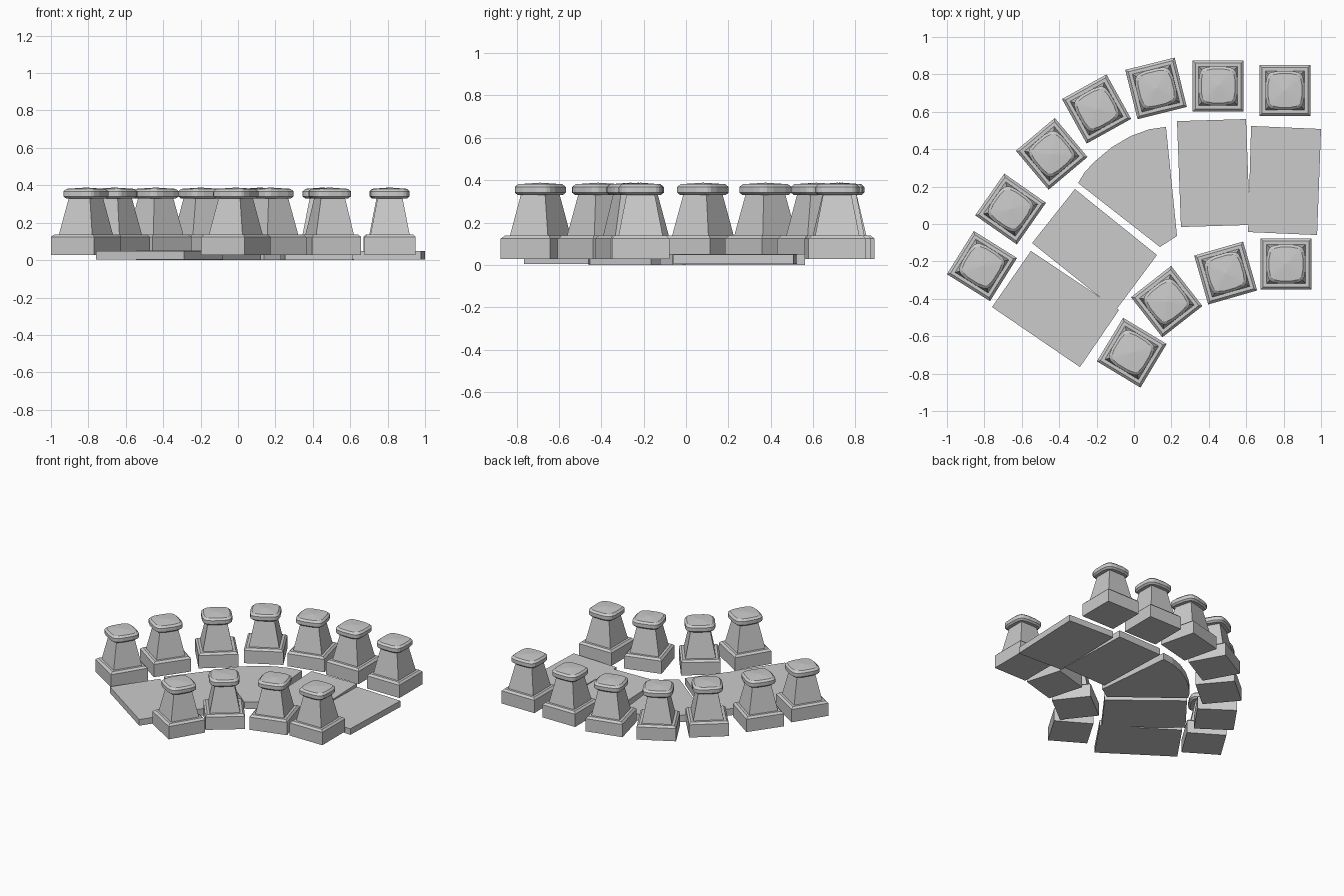
import bpy, bmesh
from math import radians

if "Cube" in bpy.data.objects:
    bpy.data.objects.remove(bpy.data.objects["Cube"])


def loft(name, outline, rings, dome=0.0):
    """Stack scaled copies of an outline; rings = (z, scale). Flat or slightly domed top."""
    bm = bmesh.new()
    n = len(outline)
    loops = [[bm.verts.new((x * s, y * s, z)) for x, y in outline] for z, s in rings]
    bm.faces.new(loops[0][::-1])
    for a, b in zip(loops, loops[1:]):
        for i in range(n):
            j = (i + 1) % n
            bm.faces.new((a[i], a[j], b[j], b[i]))
    if dome:
        top = bm.verts.new((0, 0, rings[-1][0] + dome))
        for i in range(n):
            bm.faces.new((loops[-1][i], loops[-1][(i + 1) % n], top))
    else:
        bm.faces.new(loops[-1])
    bmesh.ops.recalc_face_normals(bm, faces=bm.faces)
    mesh = bpy.data.meshes.new(name)
    bm.to_mesh(mesh)
    bm.free()
    return mesh


def place(name, mesh, x=0, y=0, angle=0):
    ob = bpy.data.objects.new(name, mesh)
    ob.location = (x, y, 0)
    ob.rotation_euler.z = radians(angle)
    bpy.context.collection.objects.link(ob)


# Post parts: square plinth, tapered shaft, pillow-shaped cap
square = [(-1, -1), (1, -1), (1, 1), (-1, 1)]
side = [(0.93, -0.70), (1.0, -0.35), (1.0, 0.35), (0.93, 0.70), (0.84, 0.84)]
pillow = []
for k in range(4):
    for x, y in side:
        for _ in range(k):
            x, y = -y, x
        pillow.append((x, y))

plinth = loft("post_plinth", square, [(0.028, 0.136), (0.124, 0.136), (0.138, 0.122)])
shaft = loft("post_shaft", square, [(0.13, 0.106), (0.335, 0.066)])
cap = loft("post_cap", pillow,
           [(0.33, 0.092), (0.341, 0.104), (0.368, 0.104), (0.381, 0.09)], dome=0.007)

# Outer row then inner row of posts: x, y, turn
posts = [
    (-0.813, -0.225, -32), (-0.66, 0.08, -35), (-0.44, 0.375, 40),
    (-0.20, 0.615, 29), (0.118, 0.725, 14), (0.45, 0.738, 0), (0.807, 0.714, 0),
    (0.813, -0.214, 0), (0.49, -0.262, 16), (0.175, -0.415, 38), (-0.012, -0.688, -31),
]
for i, (x, y, a) in enumerate(posts, 1):
    for part, mesh in (("plinth", plinth), ("shaft", shaft), ("cap", cap)):
        place(f"post_{i}_{part}", mesh, x, y, a)

# Curved walkway of paving slabs: outline and top height
slabs = [
    ("slab_right_end", 0.049, [(0.626, 0.524), (0.61, -0.043), (0.979, -0.059), (1.0, 0.508)]),
    ("slab_right", 0.051, [(0.23, 0.55), (0.251, -0.016), (0.62, -0.005), (0.599, 0.561)]),
    ("slab_corner", 0.051, [(0.171, 0.519), (0.08, 0.506), (-0.02, 0.469), (-0.12, 0.41),
                            (-0.215, 0.33), (-0.265, 0.275), (-0.299, 0.219),
                            (0.139, -0.123), (0.23, -0.064)]),
    ("slab_left", 0.051, [(-0.316, 0.187), (-0.545, -0.102), (-0.096, -0.46), (0.123, -0.166)]),
    ("slab_left_end", 0.049, [(-0.551, -0.144), (-0.759, -0.444), (-0.289, -0.765), (-0.08, -0.46)]),
]
for name, top, outline in slabs:
    base = 0.0 if top > 0.05 else 0.003
    place(name, loft(name, outline, [(base, 1), (top, 1)]))
